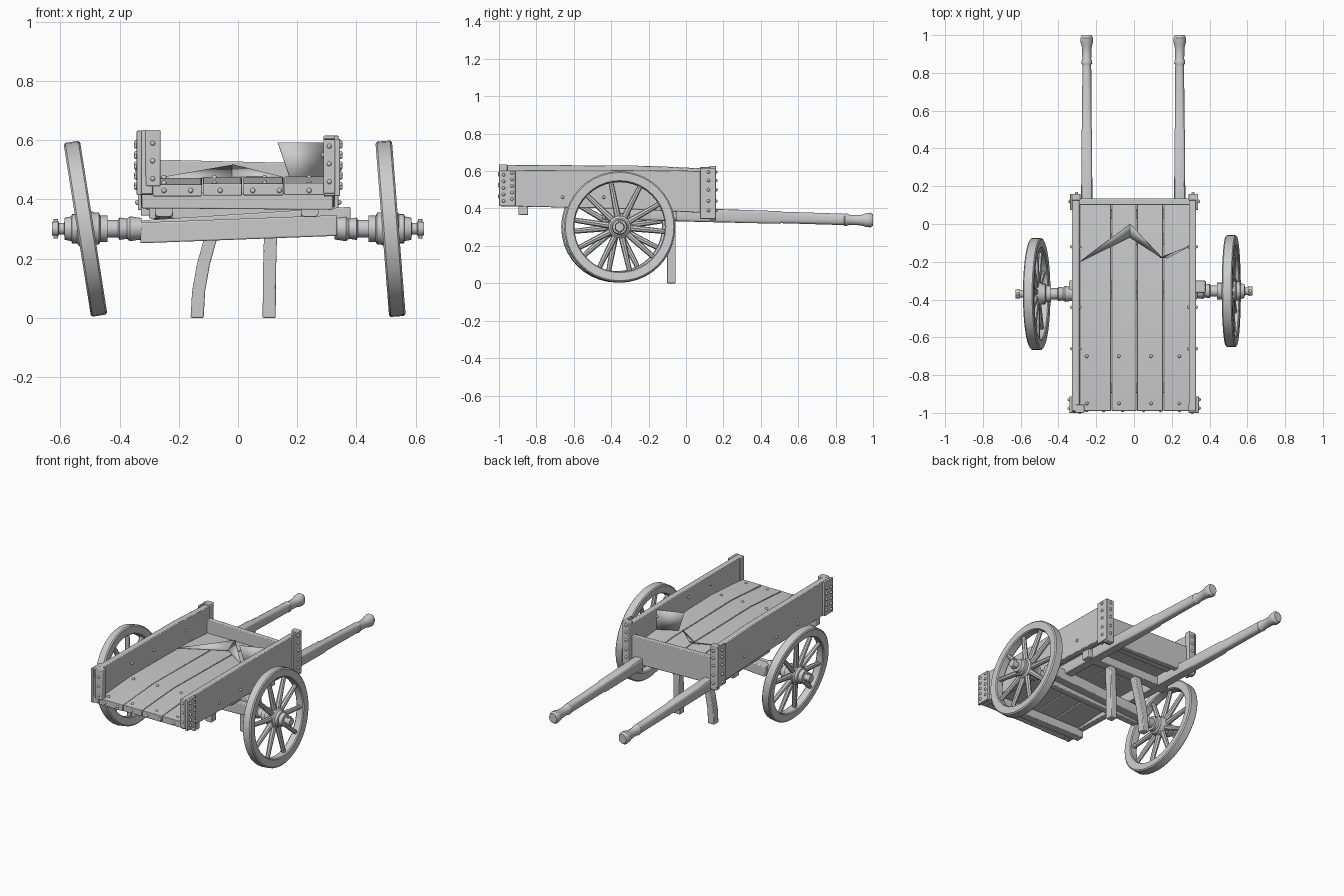
import bpy, bmesh, math, random
from mathutils import Vector, Matrix

if "Cube" in bpy.data.objects:
    bpy.data.objects.remove(bpy.data.objects["Cube"])
random.seed(4)


def finish(name, bm, bevel=0.0):
    bmesh.ops.recalc_face_normals(bm, faces=bm.faces)
    me = bpy.data.meshes.new(name)
    bm.to_mesh(me)
    bm.free()
    ob = bpy.data.objects.new(name, me)
    bpy.context.collection.objects.link(ob)
    if bevel:
        m = ob.modifiers.new("worn_edges", 'BEVEL')
        m.width, m.segments, m.limit_method = bevel, 2, 'ANGLE'
    return ob


def loft(name, rings, bevel=0.0, closed=False):
    """Skin a row of equal-length point rings, capping the ends unless closed."""
    bm = bmesh.new()
    vs = [[bm.verts.new(p) for p in r] for r in rings]
    n = len(vs[0])
    pairs = list(zip(vs, vs[1:])) + ([(vs[-1], vs[0])] if closed else [])
    for a, b in pairs:
        for i in range(n):
            bm.faces.new((a[i], a[(i + 1) % n], b[(i + 1) % n], b[i]))
    if not closed:
        bm.faces.new(vs[0])
        bm.faces.new(vs[-1])
    return finish(name, bm, bevel)


def slab(name, x0, x1, prof, bevel=0.004, dz=0.0):
    """Side profile (y, z) extruded across x; dz lifts the x1 side."""
    return loft(name, [[(x0, y, z) for y, z in prof], [(x1, y, z + dz) for y, z in prof]], bevel)


def box(name, x0, x1, y0, y1, z0, z1, bevel=0.004, dz=0.0):
    return slab(name, x0, x1, [(y0, z0), (y1, z0), (y1, z1), (y0, z1)], bevel, dz)


def turned(name, prof, mat, n=24, closed=False):
    """Lathe (x, radius) profile about the local x axis."""
    rings = [[mat @ Vector((x, r * math.cos(2 * math.pi * i / n), r * math.sin(2 * math.pi * i / n)))
              for i in range(n)] for x, r in prof]
    return loft(name, rings, closed=closed)


def studs(name, points, r=0.009):
    bm = bmesh.new()
    for p in points:
        bmesh.ops.create_icosphere(bm, subdivisions=2, radius=r, matrix=Matrix.Translation(p))
    return finish(name, bm)


# wheels: rim, ten spokes, hub and axle stub, each leaning to the same side
def wheel(tag, s, lean, y):
    mat = Matrix.Translation((s * 0.515, y, 0.301)) @ Matrix.Rotation(math.radians(lean), 4, 'Y')
    if s < 0:
        mat = mat @ Matrix.Rotation(math.pi, 4, 'Z')
    turned(tag + "_wheel_rim", [(-.026, .247), (-.028, .29), (-.022, .297), (.022, .297),
                                (.028, .29), (.026, .247), (.02, .242), (-.02, .242)], mat, 40, True)
    bm = bmesh.new()
    for k in range(10):
        rot = Matrix.Rotation(2 * math.pi * (k + .3) / 10 + random.uniform(-.04, .04), 4, 'X')
        bmesh.ops.create_cone(bm, segments=8, cap_ends=True, radius1=.018, radius2=.013, depth=.215,
                              matrix=mat @ rot @ Matrix.Translation((0, 0, .143)))
    finish(tag + "_wheel_spokes", bm)
    hub = Matrix.Translation((s * 0.515, y, 0.301)) @ Matrix.Rotation(0 if s > 0 else math.pi, 4, 'Z')
    turned(tag + "_wheel_hub", [(-.075, .044), (-.05, .044), (-.045, .054), (-.03, .054), (-.02, .06), (.02, .06),
                                (.028, .05), (.045, .05), (.048, .042), (.07, .037), (.072, .02), (.09, .02),
                                (.092, .026), (.113, .023)], hub, 20)
    turned(tag + "_axle_stub", [(-.19, .036), (-.15, .042), (-.14, .034), (-.115, .038), (-.11, .03), (-.07, .03)],
           hub, 12)
    box(tag + "_linchpin", s * .615 - .008, s * .615 + .008, y - .008, y + .008, .268, .334, .002)


wheel("left", -1, -9, -.37)
wheel("right", 1, -4.5, -.355)

# crooked axle beams
box("axle_beam_front", -.33, .335, -.40, -.355, .252, .322, .005, .025)
box("axle_beam_rear", -.345, .38, -.362, -.30, .262, .328, .005, .047)

# floor planks, slightly swaybacked
edges = [-.29, -.12, .015, .155, .30]
for i, (a, b) in enumerate(zip(edges, edges[1:])):
    o = random.uniform(-.004, .004)
    top = [(-.99, .452 + o), (-.68, .474 + o), (-.1, .466), (.125, .45)]
    slab("floor_plank_%d" % (i + 1), a + .002, b - .002, top + [(y, z - .04) for y, z in reversed(top)], .003)

# side walls, left one riding higher
slab("left_side_board", -.328, -.288,
     [(-1, .418), (-.4, .40), (.13, .375), (.135, .612), (-.2, .628), (-.99, .634)])
slab("right_side_board", .29, .328, [(-.99, .412), (-.4, .40), (.13, .375), (.135, .60), (-.3, .606), (-.99, .604)])
# rear board
box("rear_board", -.31, .32, .10, .135, .365, .535, .004, -.015)

# corner posts and strap plates
box("left_front_post", -.312, -.262, -1, -.955, .445, .635)
box("left_front_strap", -.342, -.326, -1, -.912, .415, .632, .003)
box("right_front_post", .288, .328, -1, -.955, .42, .602)
box("right_front_strap", .326, .344, -1, -.912, .412, .604, .003)
box("left_rear_post", -.328, -.283, .125, .16, .345, .628)
box("left_rear_strap", -.338, -.326, .075, .16, .365, .622, .003)
box("right_rear_post", .288, .335, .125, .16, .335, .615)
box("right_rear_strap", .326, .34, .075, .16, .345, .615, .003)

# round-headed bolts on straps, posts and boards
pts = []
for z in (.44, .475, .51, .545, .58):
    for s, x in ((-1, .343), (1, .345)):
        pts += [(s * x, -.975, z), (s * x, -.93, z + .01)]
for z in (.39, .44, .5, .55, .595):
    pts += [(-.339, .12, z), (.341, .12, z), (-.305, .161, z), (.312, .161, z)]
for z in (.47, .53, .59):
    pts += [(-.288, -1 + .003, z), (.308, -1 + .003, z - .01)]
for x in (-.25, -.16, -.06, .05, .14, .24):
    pts += [(x, -.988, .43)]
for y in (-.66, -.44, -.12):
    pts += [(-.329, y, .46), (.329, y, .46), (-.287, y, .55), (.289, y, .55)]
for x in (-.25, -.08, .09, .24):
    pts += [(x, -.95, .455), (x, -.7, .474)]
studs("bolts", [p for p in pts if p[1] > -.998])

# cross battens under the floor
box("front_batten", -.325, .32, -.895, -.845, .37, .425, .004, -.005)
box("leg_batten", -.30, .30, -.11, -.05, .335, .39)
box("rear_batten", -.30, .30, .03, .08, .385, .42)


# loose broken sheets lying inside the bed
def sheet(name, pts):
    bm = bmesh.new()
    bm.faces.new([bm.verts.new(p) for p in pts])
    ob = finish(name, bm)
    ob.modifiers.new("thickness", 'SOLIDIFY').thickness = .003


sheet("loose_side_sheet", [(.292, -.12, .46), (.18, -.18, .46), (.135, -.18, .592), (.292, -.12, .592)])
sheet("broken_floor_left", [(-.285, -.2, .471), (-.02, -.07, .475), (-.02, 0, .517)])
sheet("broken_floor_right", [(-.02, -.07, .475), (.15, -.18, .475), (-.02, 0, .517)])


# pull handles: squared shaft turning into a round grip with a flared knob
def handle(name, x):
    rows = [(-.45, .03, .036, .378, .35), (.15, .03, .036, .362, .35), (.5, .027, .034, .352, .4),
            (.51, .025, .031, .352, .5), (.83, .024, .031, .342, .8), (.845, .024, .031, .341, .9),
            (.85, .030, .034, .34, 1), (.862, .028, .033, .34, 1), (.875, .024, .027, .339, 1),
            (.94, .027, .029, .338, 1), (.96, .033, .037, .338, 1), (.985, .034, .040, .338, 1), (1, .026, .031, .338, 1)]
    rings = []
    for y, w, h, zc, e in rows:
        ring = []
        for i in range(16):
            c, s = math.cos(math.tau * (i + .5) / 16), math.sin(math.tau * (i + .5) / 16)
            ring.append((x + w * math.copysign(abs(c) ** e, c), y, zc + h * math.copysign(abs(s) ** e, s)))
        rings.append(ring)
    loft(name, rings)


handle("left_handle", -.25)
handle("right_handle", .242)


# prop legs, left one bowed
def leg(name, path):
    loft(name, [[(x - .022, -.102, z), (x + .022, -.102, z), (x + .022, -.055, z), (x - .022, -.055, z)]
                for x, z in path], .004)


leg("left_leg", [(-.138, 0), (-.133, .09), (-.117, .18), (-.095, .26), (-.07, .36)])
leg("right_leg", [(.105, 0), (.107, .18), (.112, .36)])

# smooth shading with sharp edges kept
for ob in bpy.context.scene.objects:
    ob.select_set(True)
    bpy.context.view_layer.objects.active = ob
bpy.ops.object.shade_smooth_by_angle(angle=math.radians(32))
